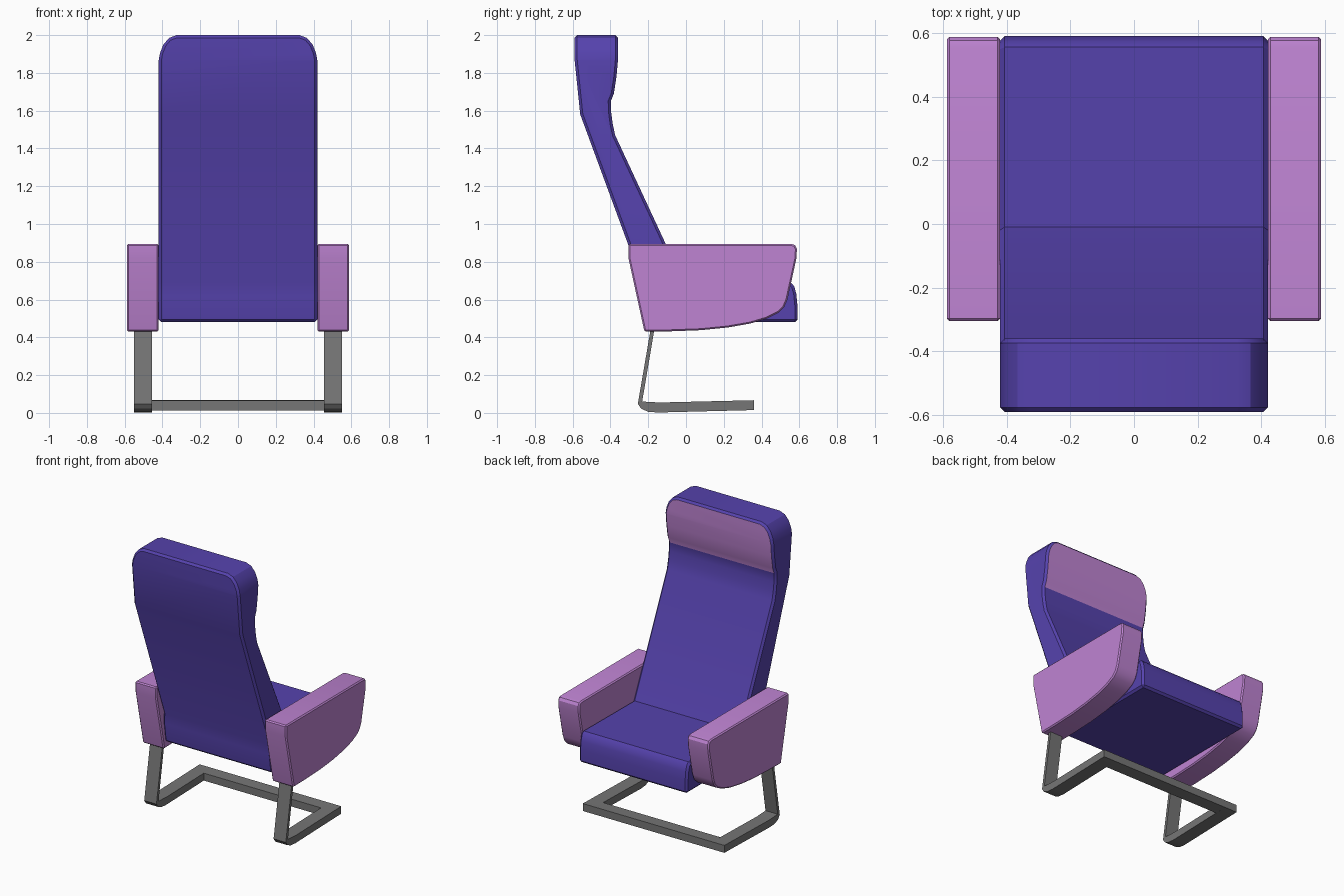
import bpy, bmesh

if "Cube" in bpy.data.objects:
    bpy.data.objects.remove(bpy.data.objects["Cube"])


def material(name, rgb):
    m = bpy.data.materials.new(name)
    m.diffuse_color = (*rgb, 1)
    m.use_nodes = True
    m.node_tree.nodes["Principled BSDF"].inputs["Base Color"].default_value = m.diffuse_color
    return m


INDIGO = material("indigo fabric", (0.092, 0.055, 0.42))
PINK = material("orchid fabric", (0.52, 0.23, 0.65))
GREY = material("grey metal", (0.18, 0.18, 0.18))


def prism(name, pts, a, b, axis, mat):
    """Extrude a 2D outline from a to b: axis x takes (y,z) points, axis y takes (x,z)."""
    def place(p, d):
        return (d, p[0], p[1]) if axis == "x" else (p[0], d, p[1])
    bm = bmesh.new()
    lo = [bm.verts.new(place(p, a)) for p in pts]
    hi = [bm.verts.new(place(p, b)) for p in pts]
    bm.faces.new(lo)
    bm.faces.new(hi)
    n = len(pts)
    for i in range(n):
        j = (i + 1) % n
        bm.faces.new((lo[i], lo[j], hi[j], hi[i]))
    bmesh.ops.recalc_face_normals(bm, faces=bm.faces[:])
    me = bpy.data.meshes.new(name)
    bm.to_mesh(me)
    bm.free()
    me.materials.append(mat)
    ob = bpy.data.objects.new(name, me)
    bpy.context.collection.objects.link(ob)
    return ob


def bevel(ob, width, segments=1, angle=1.2):
    m = ob.modifiers.new("bevel", "BEVEL")
    m.width, m.segments = width, segments
    m.limit_method, m.angle_limit = "ANGLE", angle


def bake(ob):
    dg = bpy.context.evaluated_depsgraph_get()
    me = bpy.data.meshes.new_from_object(ob.evaluated_get(dg))
    ob.modifiers.clear()
    ob.data = me


def smooth(ob):
    bpy.ops.object.select_all(action="DESELECT")
    ob.select_set(True)
    bpy.context.view_layer.objects.active = ob
    bpy.ops.object.shade_smooth_by_angle(angle=0.5)


# seat and back: one side profile across the width
shell = prism("seat_and_back", [
    (-0.59, 2.0), (-0.36, 2.0), (-0.36, 1.87), (-0.368, 1.78), (-0.382, 1.69),
    (-0.398, 1.65), (-0.396, 1.59), (-0.388, 1.53), (-0.375, 1.47),
    (-0.01, 0.685), (0.555, 0.69), (0.573, 0.67), (0.584, 0.63), (0.59, 0.57),
    (0.59, 0.48), (-0.215, 0.48), (-0.235, 0.62), (-0.232, 0.69),
    (-0.56, 1.58), (-0.59, 1.87)], -0.42, 0.42, "x", INDIGO)

# rounded top corners, cut by a front outline
half = [(0.45, 0.3), (0.45, 1.80), (0.42, 1.86), (0.413, 1.905), (0.395, 1.95),
        (0.365, 1.985), (0.325, 2.0), (0.30, 2.03)]
half = [(0.45, 0.3), (0.45, 1.7), (0.421, 1.86)] + half[3:]
outline = half + [(-x, z) for x, z in reversed(half)]
cutter = prism("corner_cutter", outline, -1, 1, "y", INDIGO)
cut = shell.modifiers.new("corners", "BOOLEAN")
cut.operation, cut.object, cut.solver = "INTERSECT", cutter, "EXACT"
bevel(shell, 0.014)
bake(shell)
bpy.data.objects.remove(cutter)

# headrest panel: the forward faces of the top bulge
shell.data.materials.clear()
shell.data.materials.append(INDIGO)
shell.data.materials.append(PINK)
for f in shell.data.polygons:
    f.material_index = int(f.normal.y > 0.8 and f.center.z > 1.655)
smooth(shell)

arm_profile = [
    (-0.305, 0.895), (0.555, 0.895), (0.576, 0.889), (0.587, 0.87), (0.585, 0.82),
    (0.537, 0.60), (0.52, 0.56), (0.49, 0.53), (0.43, 0.50), (0.34, 0.473),
    (0.22, 0.452), (0.08, 0.438), (-0.08, 0.432), (-0.22, 0.43), (-0.305, 0.82)]
leg_profile = [
    (-0.186, 0.45), (-0.166, 0.45), (-0.232, 0.06), (-0.14, 0.055), (0.36, 0.067),
    (0.36, 0.015), (-0.15, 0.002), (-0.20, 0.006), (-0.237, 0.022), (-0.255, 0.048)]

for side, s in (("left", -1), ("right", 1)):
    # armrest
    arm = prism(side + "_armrest", arm_profile, s * 0.42, s * 0.587, "x", PINK)
    bevel(arm, 0.008)
    bake(arm)
    smooth(arm)
    # bent leg with floor runner
    leg = prism(side + "_leg", leg_profile, s * 0.455, s * 0.55, "x", GREY)
    smooth(leg)

# cross bar joining the runners
prism("cross_bar", [(0.27, 0.013), (0.36, 0.015), (0.36, 0.067), (0.27, 0.065)],
      -0.455, 0.455, "x", GREY)
